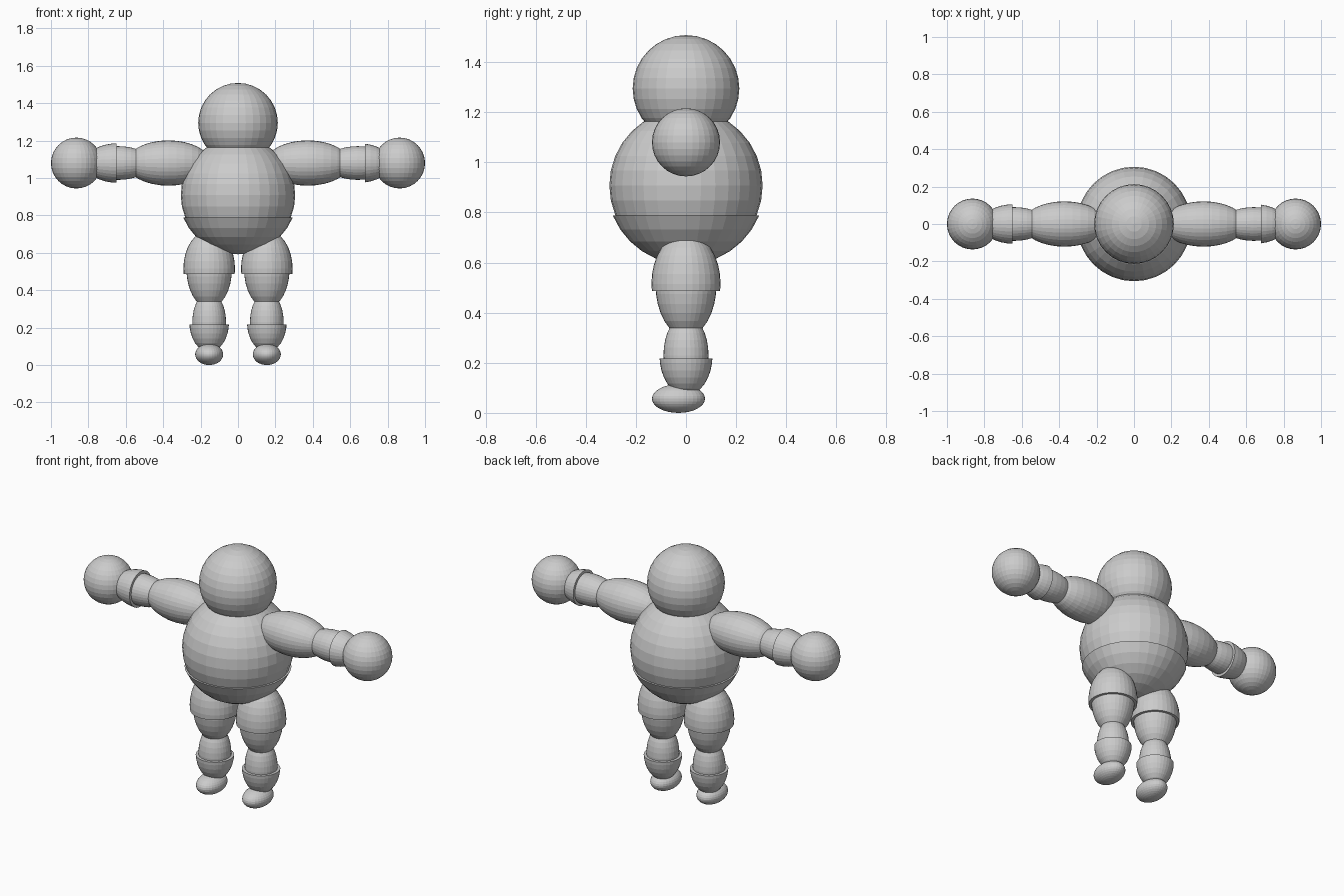
import bpy, bmesh
from mathutils import Matrix, Vector

old = bpy.data.objects.get("Cube")
if old:
    bpy.data.objects.remove(old, do_unlink=True)

grey = bpy.data.materials.new("plain grey")
grey.use_nodes = True
grey.diffuse_color = (0.6, 0.6, 0.6, 1)
grey.node_tree.nodes["Principled BSDF"].inputs["Base Color"].default_value = (0.6, 0.6, 0.6, 1)


def ellipsoid(name, centre, radii, axis="Z", cut=None, keep=1):
    """Flat-shaded ellipsoid with poles on axis; cut trims it there, keeping the + or - side."""
    bm = bmesh.new()
    bmesh.ops.create_uvsphere(bm, u_segments=32, v_segments=16, radius=1)
    if axis == "X":
        bm.transform(Matrix.Rotation(1.5708, 4, "Y"))
    bm.transform(Matrix.Translation(centre) @ Matrix.Diagonal((*radii, 1)))
    if cut is not None:
        i = "XYZ".index(axis)
        point, normal = Vector(), Vector()
        point[i], normal[i] = cut, keep
        bmesh.ops.bisect_plane(bm, geom=bm.verts[:] + bm.edges[:] + bm.faces[:],
                               plane_co=point, plane_no=normal, clear_inner=True)
        rim = [e for e in bm.edges if e.is_boundary]
        bmesh.ops.holes_fill(bm, edges=rim, sides=0)
    bmesh.ops.recalc_face_normals(bm, faces=bm.faces[:])
    mesh = bpy.data.meshes.new(name)
    bm.to_mesh(mesh)
    bm.free()
    mesh.materials.append(grey)
    obj = bpy.data.objects.new(name, mesh)
    bpy.context.collection.objects.link(obj)
    return obj


# Head and body
ellipsoid("head", (0, 0, 1.295), (0.213, 0.213, 0.213))
ellipsoid("torso", (0, 0, 0.908), (0.306, 0.306, 0.306))
ellipsoid("shorts", (0, 0, 0.908), (0.316, 0.316, 0.316), cut=0.788, keep=-1)

for side, s, cuff in (("left", 1, 0.68), ("right", -1, 0.65)):
    # Arm, the glove cuffs differ slightly in length
    ellipsoid(side + "_upper_arm", (s * 0.372, 0, 1.08), (0.225, 0.121, 0.121), "X")
    ellipsoid(side + "_forearm", (s * 0.64, 0, 1.08), (0.175, 0.09, 0.09), "X")
    ellipsoid(side + "_glove_cuff", (s * 0.64, 0, 1.08), (0.18, 0.106, 0.106), "X",
              cut=s * cuff, keep=s)
    ellipsoid(side + "_hand", (s * 0.864, 0, 1.08), (0.136, 0.136, 0.136))
    # Leg
    x = s * 0.154
    ellipsoid(side + "_thigh", (x, 0, 0.515), (0.122, 0.122, 0.21))
    ellipsoid(side + "_short_leg", (x, 0, 0.515), (0.138, 0.138, 0.205), cut=0.486)
    ellipsoid(side + "_shin", (x, 0, 0.23), (0.09, 0.09, 0.16))
    ellipsoid(side + "_boot", (x, 0, 0.23), (0.106, 0.106, 0.16), cut=0.217, keep=-1)
    ellipsoid(side + "_foot", (x, -0.03, 0.057), (0.075, 0.106, 0.057))
